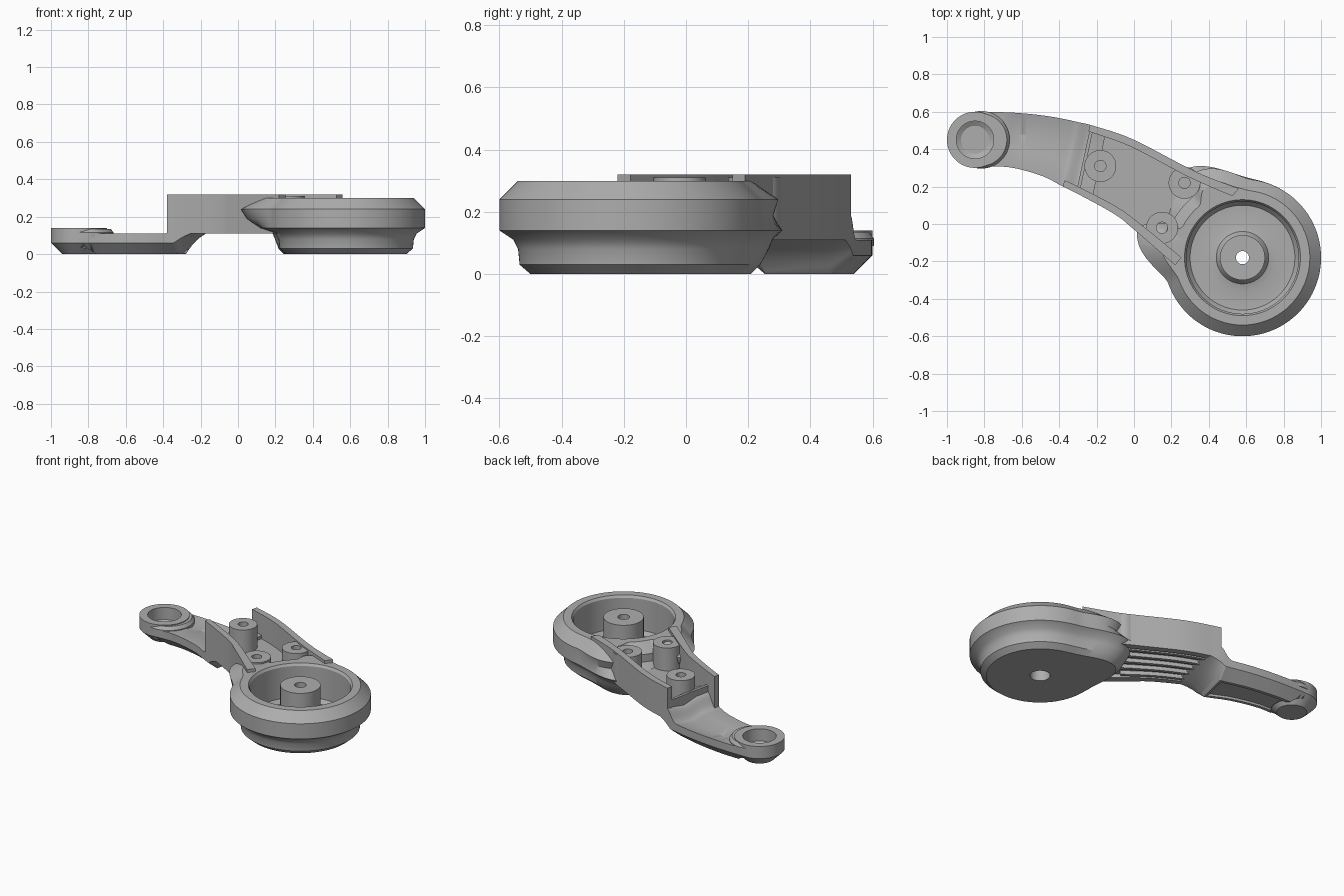
import bpy, bmesh, math
from mathutils import Vector

if "Cube" in bpy.data.objects:
    bpy.data.objects.remove(bpy.data.objects["Cube"])

grey = bpy.data.materials.new("matte_grey")
grey.use_nodes = True
grey.diffuse_color = (0.42, 0.42, 0.42, 1)
grey.node_tree.nodes["Principled BSDF"].inputs["Base Color"].default_value = grey.diffuse_color

# Front and back edges of the arm, from the small ring to the cup
FRONT = [(-.85, .30), (-.68, .305), (-.5, .26), (-.38, .2), (-.28, .15), (-.1, .05), (0, -.03), (.22, -.22)]
BACK = [(-.85, .60), (-.64, .595), (-.45, .575), (-.3, .545), (-.2, .52), (0, .45), (.33, .28), (.56, .19)]


def edge_point(points, t):
    """Smooth curve through evenly numbered stations."""
    i = min(int(t), len(points) - 2)
    f = t - i
    a, b, c, d = [Vector(points[max(0, min(k, len(points) - 1))]) for k in range(i - 1, i + 3)]
    return 0.5 * (2 * b + (c - a) * f + (2 * a - 5 * b + 4 * c - d) * f * f + (3 * b - a - 3 * c + d) * f ** 3)


def arm_point(t, v, z):
    p = edge_point(FRONT, t).lerp(edge_point(BACK, t), v)
    return (p.x, p.y, z)


def finish(bm, name, angle=30):
    bmesh.ops.recalc_face_normals(bm, faces=bm.faces)
    mesh = bpy.data.meshes.new(name)
    bm.to_mesh(mesh)
    bm.free()
    mesh.materials.append(grey)
    ob = bpy.data.objects.new(name, mesh)
    bpy.context.collection.objects.link(ob)
    bpy.ops.object.select_all(action='DESELECT')
    ob.select_set(True)
    bpy.context.view_layer.objects.active = ob
    bpy.ops.object.shade_smooth_by_angle(angle=math.radians(angle))
    return ob


def loft(rings, caps):
    """Skin closed rings; join the last to the first when there are no caps."""
    bm = bmesh.new()
    rows = [[bm.verts.new(p) for p in ring] for ring in rings]
    pairs = list(zip(rows, rows[1:])) if caps else list(zip(rows, rows[1:] + rows[:1]))
    for a, b in pairs:
        for i in range(len(a)):
            j = (i + 1) % len(a)
            bm.faces.new((a[i], a[j], b[j], b[i]))
    if caps:
        bm.faces.new(rows[0])
        bm.faces.new(rows[-1])
    return bm


def turned(name, centre, levels, caps=False, flare=None, n=96):
    """Turned part from (radius, height) levels, with an optional outward flare."""
    rings = []
    for k, (r, z) in enumerate(levels):
        ring = []
        for i in range(n):
            a = 2 * math.pi * i / n
            rr = r + (flare(k, math.degrees(a)) if flare else 0)
            ring.append((centre[0] + rr * math.cos(a), centre[1] + rr * math.sin(a), z))
        rings.append(ring)
    return finish(loft(rings, caps), name)


def bar(name, t0, t1, v0, v1, z0, z1, steps=24):
    """Rectangular bar that follows the arm."""
    rings = []
    for i in range(steps + 1):
        t = t0 + (t1 - t0) * i / steps
        rings.append([arm_point(t, v, z) for v, z in ((v0, z0), (v1, z0), (v1, z1), (v0, z1))])
    return finish(loft(rings, True), name)


def ramp(x, a, b):
    x = max(0, min(1, (x - a) / (b - a)))
    return x * x * (3 - 2 * x)


# Cup with centre post; the rim flares into both arm walls, the base is a teardrop
def cup_flare(k, a):
    base = math.exp(-((a - 128) / 25) ** 2)
    left = ramp(a, 200, 165) * ramp(a, 153, 164)
    right = ramp(a, 82, 118) * ramp(a, 130, 119)
    rim = .16 * left + .10 * right
    return {1: .14 * base, 2: .14 * base, 3: .17 * base, 4: .17 * base,
            5: .12 * base + .3 * rim, 6: .8 * rim, 7: rim, 8: .6 * rim}.get(k, 0)


turned("cup", (.58, -.18), [
    (.06, 0), (.32, 0), (.355, .03), (.36, .08), (.375, .11), (.42, .14), (.42, .19), (.42, .24),
    (.36, .30), (.31, .30), (.30, .285), (.30, .08), (.28, .055), (.18, .05), (.14, .06), (.12, .09),
    (.12, .30), (.035, .30), (.035, .10), (.06, .10)], flare=cup_flare, n=144)

# Small ring at the far end, with its sloped collar
RING = (-.85, .45)
turned("end_ring", RING, [(.09, 0), (.15, .06), (.15, .14), (.10, .14), (.10, .06), (.075, .045)], caps=True)
turned("ring_collar", RING, [(.12, .09), (.15, .09), (.15, .115), (.135, .135), (.12, .135)],
       flare=lambda k, a: .035 * max(0, math.cos(math.radians(a))) if k in (1, 2, 3) else 0)

# Low arm with chamfered underside and a ramp up to the tray
rings = []
for i in range(37):
    t = .12 * i
    lift = max(0, (t - 3.4) / .92)
    low, mid = .12 * lift, .06 + .06 * lift
    top = .11 + .08 * ramp(t, 2.9, 3.8)
    dip = .025 * ramp(t, .6, 1.2)
    rings.append([arm_point(t, v, z) for v, z in (
        (0, mid), (.2, low), (.8, low), (1, mid), (1, top),
        (.62, top - dip), (.36, top), (0, top))])
bm = loft(rings, True)
bm.normal_update()
bmesh.ops.recalc_face_normals(bm, faces=bm.faces)
under = [f for f in bm.faces if f.normal.z < -.95 and f.calc_center_median().z < .005
         and f.calc_center_median().x > -.8]
bmesh.ops.inset_region(bm, faces=under, thickness=.02, depth=0)
recess = bmesh.ops.extrude_face_region(bm, geom=under)
bmesh.ops.translate(bm, vec=(0, 0, .015), verts=[g for g in recess["geom"] if isinstance(g, bmesh.types.BMVert)])
bmesh.ops.delete(bm, geom=[f for f in under if f.is_valid], context='FACES')
low_arm = finish(bm, "low_arm")

# Clear the ring pocket out of the low arm
cutter = turned("pocket_cutter", RING, [(.125, -.1), (.125, .4)], caps=True)
cutter.hide_render = True
cut = low_arm.modifiers.new("pocket", 'BOOLEAN')
cut.operation, cut.solver, cut.object = 'DIFFERENCE', 'EXACT', cutter
bpy.context.view_layer.objects.active = low_arm
bpy.ops.object.modifier_apply(modifier=cut.name)
bpy.data.objects.remove(cutter)

# Open tray: floor, walls, end wall and underside ribs
bar("tray_floor", 3.8, 6.5, .02, .98, .135, .16)
bar("front_wall", 3, 7, 0, .1, .11, .32, 40)
bar("back_wall", 3.7, 7, .9, 1, .11, .32, 40)
bar("end_wall", 3.75, 3.9, .05, .95, .13, .23, 2)
for i in range(5):
    v = .16 + .17 * i
    bar(f"underside_rib_{i + 1}", 4, 6.2, v - .025, v + .025, .11, .14)

# Screw bosses
for name, spot in (("end_boss", (-.18, .31)), ("back_boss", (.27, .22)), ("front_boss", (.15, -.02))):
    turned(name, spot, [(.085, .14), (.085, .31), (.03, .31), (.03, .18)], caps=True, n=40)
